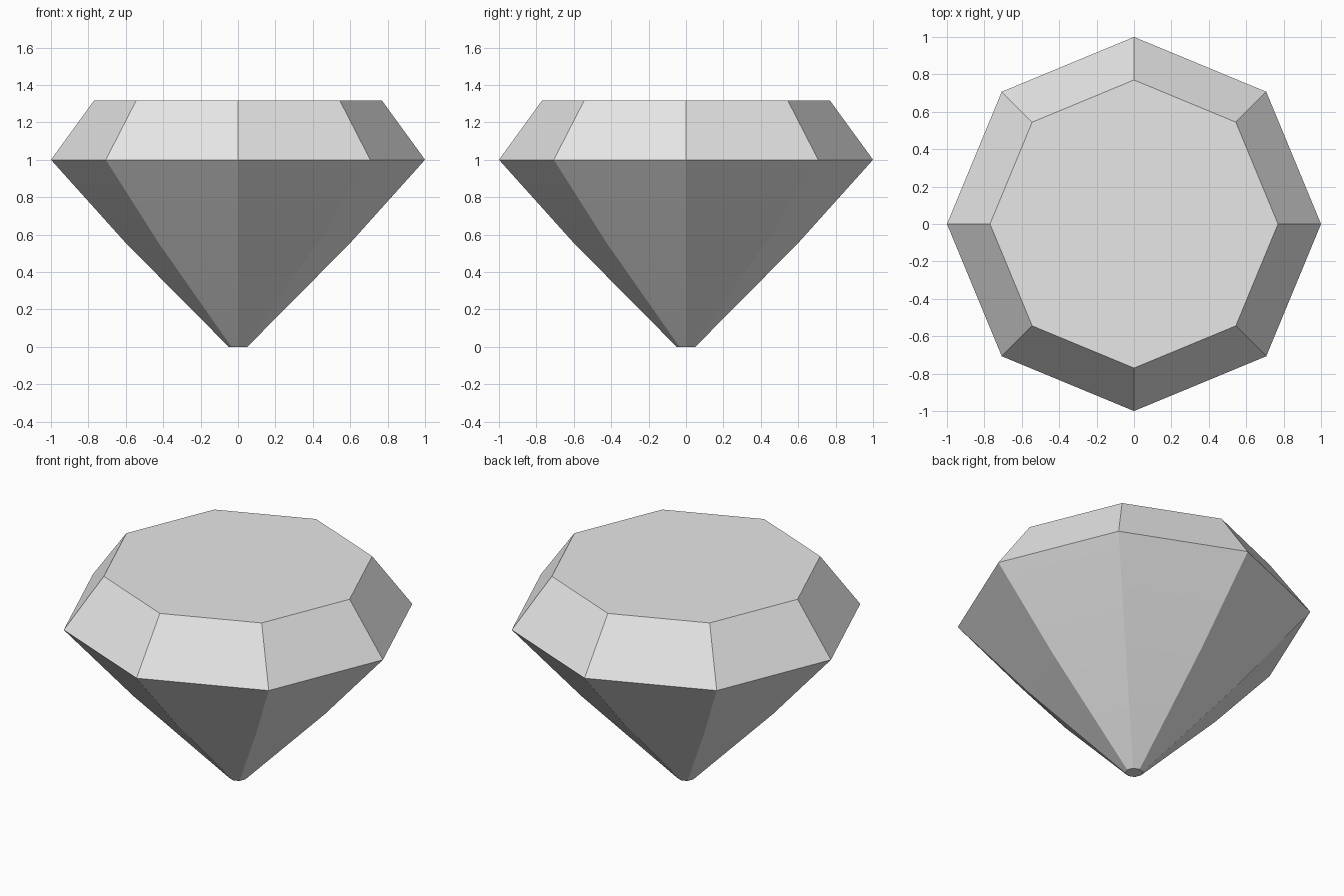
import bpy
import bmesh
from math import cos, sin, radians, tau

SIDES = 8

cube = bpy.data.objects.get("Cube")
if cube:
    bpy.data.objects.remove(cube, do_unlink=True)

# Single stone colour
stone = bpy.data.materials.new("pale_grey_stone")
stone.use_nodes = True
stone.diffuse_color = (0.8, 0.8, 0.8, 1)
stone.node_tree.nodes["Principled BSDF"].inputs["Base Color"].default_value = (0.8, 0.8, 0.8, 1)

# Profile as (radius, height): culet, pavilion bend, girdle, table
profile = [(0.05, 0.0), (0.6, 0.555), (1.0, 1.0), (0.77, 1.316)]

# Loft the octagonal rings and close both ends
bm = bmesh.new()
rings = [[bm.verts.new((r * cos(tau * i / SIDES), r * sin(tau * i / SIDES), z))
          for i in range(SIDES)] for r, z in profile]
for low, high in zip(rings, rings[1:]):
    for i in range(SIDES):
        j = (i + 1) % SIDES
        bm.faces.new((low[i], low[j], high[j], high[i]))
bm.faces.new(rings[0][::-1])
bm.faces.new(rings[-1])

mesh = bpy.data.meshes.new("cut_gem")
bm.to_mesh(mesh)
bm.free()
mesh.materials.append(stone)
gem = bpy.data.objects.new("cut_gem", mesh)
bpy.context.collection.objects.link(gem)

# Soften only the slight pavilion bend; facet edges stay crisp
bpy.ops.object.select_all(action="DESELECT")
gem.select_set(True)
bpy.context.view_layer.objects.active = gem
bpy.ops.object.shade_smooth_by_angle(angle=radians(20))
